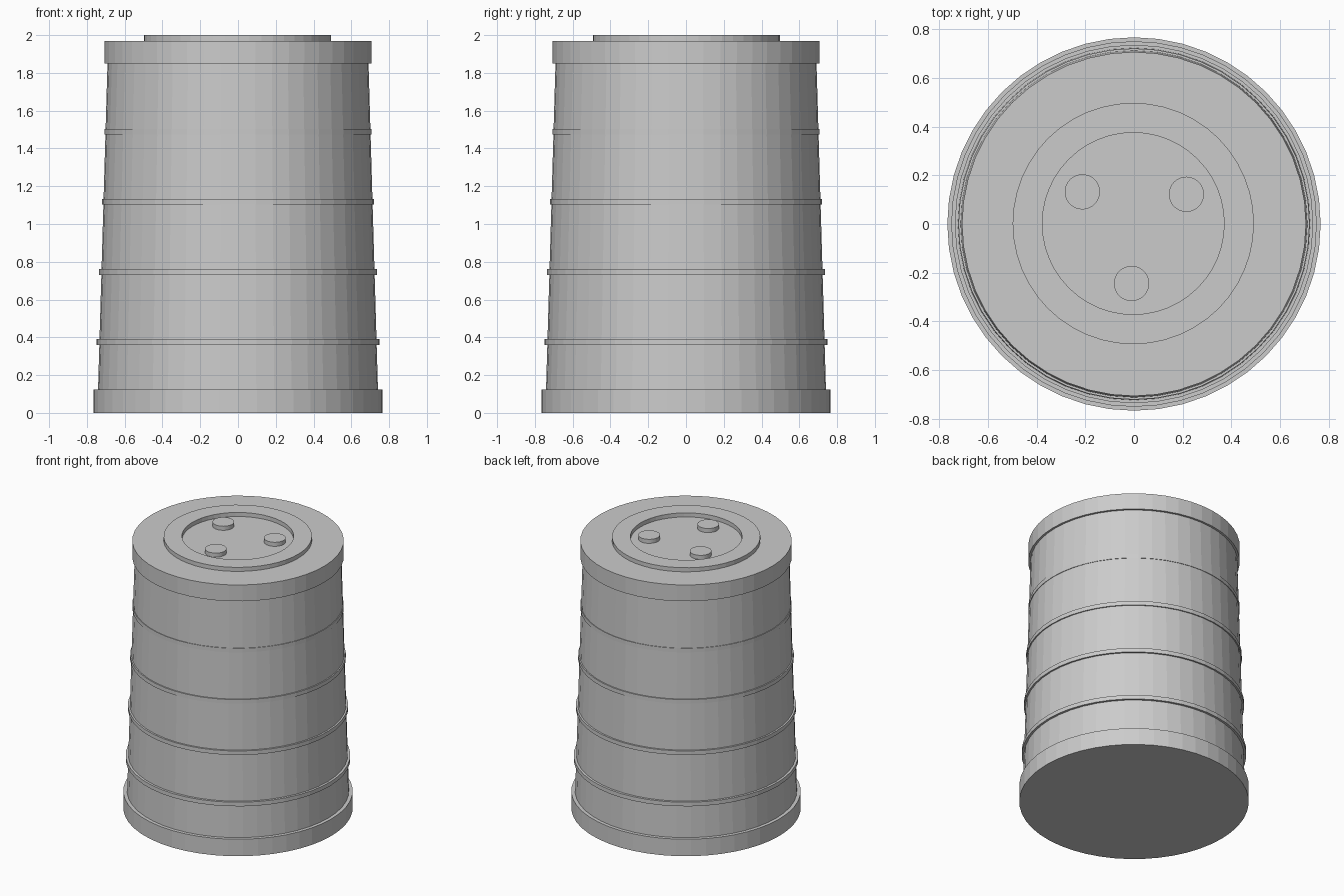
import bpy, bmesh
from math import cos, sin, tau

cube = bpy.data.objects.get("Cube")
if cube:
    bpy.data.objects.remove(cube, do_unlink=True)

SIDES = 48
grey = bpy.data.materials.new("plain grey")
grey.use_nodes = True
colour = (0.6, 0.6, 0.6, 1)
grey.diffuse_color = colour
grey.node_tree.nodes["Principled BSDF"].inputs["Base Color"].default_value = colour


def lathe(name, profile, centre=(0, 0), sides=SIDES, closed=False):
    """Turn a (radius, height) profile about a vertical axis; cap open ends."""
    bm = bmesh.new()
    rings = [[bm.verts.new((centre[0] + r * cos(tau * i / sides),
                            centre[1] + r * sin(tau * i / sides), z))
              for i in range(sides)] for r, z in profile]
    pairs = list(zip(rings, rings[1:]))
    if closed:
        pairs.append((rings[-1], rings[0]))
    else:
        bm.faces.new(rings[0][::-1])
        bm.faces.new(rings[-1])
    for low, high in pairs:
        for i in range(sides):
            j = (i + 1) % sides
            bm.faces.new((low[i], low[j], high[j], high[i]))
    bmesh.ops.recalc_face_normals(bm, faces=bm.faces)
    mesh = bpy.data.meshes.new(name)
    bm.to_mesh(mesh)
    bm.free()
    mesh.materials.append(grey)
    obj = bpy.data.objects.new(name, mesh)
    bpy.context.collection.objects.link(obj)
    return obj


# Stepped, tapering drum: foot, wall and lid
lathe("barrel_body", [(0.766, 0), (0.766, 0.125), (0.741, 0.125),
                      (0.691, 1.85), (0.706, 1.85), (0.706, 1.97)])

# Raised hoops around the wall, smaller towards the top
for n in range(4):
    z = 0.375 + 0.371 * n
    r = 0.75 - 0.0148 * n
    lathe(f"hoop_{n + 1}", [(r - 0.04, z - 0.015), (r, z - 0.015),
                            (r, z + 0.015), (r - 0.04, z + 0.015)], closed=True)

# Flat ring on the lid
lathe("lid_ring", [(0.373, 1.965), (0.495, 1.965), (0.495, 2), (0.373, 2)],
      centre=(-0.003, 0.002), closed=True)

# Three pegs inside the ring
for n, spot in enumerate([(-0.212, 0.132), (0.215, 0.122), (-0.01, -0.244)]):
    lathe(f"lid_peg_{n + 1}", [(0.072, 1.965), (0.072, 2)], centre=spot)
